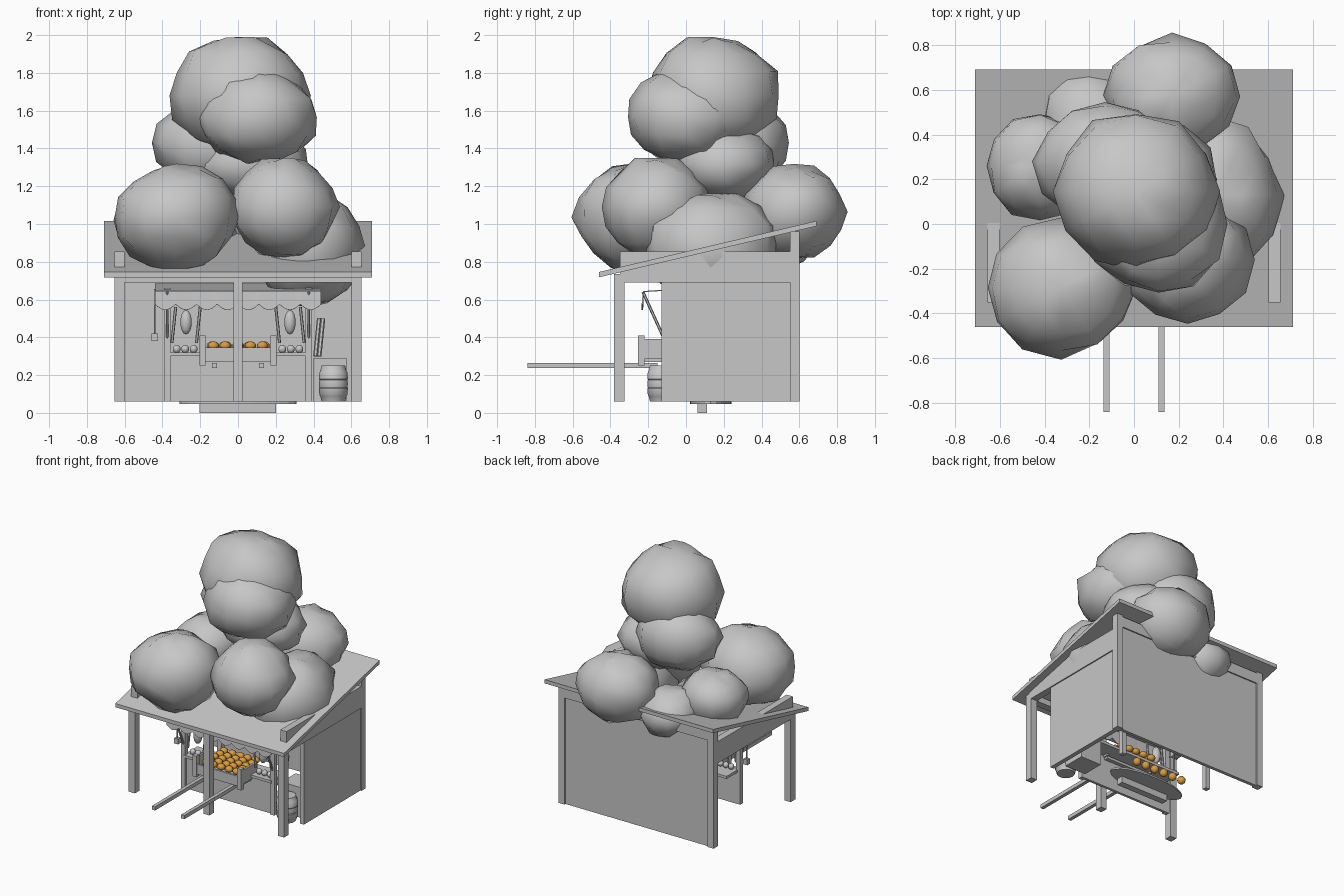
import bpy, bmesh, math, random
from mathutils import Vector

random.seed(4)
if "Cube" in bpy.data.objects:
    bpy.data.objects.remove(bpy.data.objects["Cube"])


def material(name, rgb):
    m = bpy.data.materials.new(name)
    m.use_nodes = True
    m.diffuse_color = (*rgb, 1)
    m.node_tree.nodes["Principled BSDF"].inputs["Base Color"].default_value = (*rgb, 1)
    return m


GREY = material("plain grey", (0.57, 0.57, 0.57))
ORANGE = material("orange fruit", (0.7, 0.33, 0.05))


def finish(name, bm, mat=GREY, smooth=None):
    bmesh.ops.recalc_face_normals(bm, faces=bm.faces)
    me = bpy.data.meshes.new(name)
    bm.to_mesh(me)
    bm.free()
    me.materials.append(mat)
    ob = bpy.data.objects.new(name, me)
    bpy.context.scene.collection.objects.link(ob)
    if smooth:
        bpy.ops.object.select_all(action='DESELECT')
        ob.select_set(True)
        bpy.context.view_layer.objects.active = ob
        bpy.ops.object.shade_smooth_by_angle(angle=math.radians(smooth))
    return ob


def box(name, x, y, z):
    """Box from (min, max) ranges on each axis."""
    bm = bmesh.new()
    bmesh.ops.create_cube(bm, size=1)
    for v in bm.verts:
        v.co = [r[0] + (c + 0.5) * (r[1] - r[0]) for c, r in zip(v.co, (x, y, z))]
    return finish(name, bm)


def ball(name, centre, radii, mat=GREY, sides=10, rings=7, rough=0):
    """Ellipsoid whose surface is pushed in and out at random by rough."""
    bm = bmesh.new()
    bmesh.ops.create_uvsphere(bm, u_segments=sides, v_segments=rings, radius=1)
    for v in bm.verts:
        k = 1 + random.uniform(-rough, rough)
        v.co = Vector(centre) + Vector([c * r * k for c, r in zip(v.co, radii)])
    return finish(name, bm, mat, 60)


def rod(name, a, b, r, sides=6):
    """Straight round bar between two points."""
    a, b = Vector(a), Vector(b)
    bm = bmesh.new()
    bmesh.ops.create_cone(bm, cap_ends=True, segments=sides, radius1=r, radius2=r, depth=(b - a).length)
    turn = (b - a).to_track_quat('Z', 'Y')
    for v in bm.verts:
        v.co = turn @ v.co + (a + b) / 2
    return finish(name, bm, GREY, 40)


def lathe(name, x, y, profile, sides=14):
    bm = bmesh.new()
    loops = []
    for r, z in profile:
        loops.append([bm.verts.new((x + r * math.cos(t), y + r * math.sin(t), z))
                      for t in (math.tau * i / sides for i in range(sides))])
    for lo, hi in zip(loops, loops[1:]):
        for i in range(sides):
            j = (i + 1) % sides
            bm.faces.new((lo[i], lo[j], hi[j], hi[i]))
    bm.faces.new(loops[0])
    bm.faces.new(loops[-1])
    return finish(name, bm, GREY, 35)


# Shed posts, beams and walls
G = 0.06
for side, x in (("right", -0.628), ("left", 0.628)):
    xr = (x - 0.026, x + 0.026)
    box(side + "_front_post", xr, (-0.38, -0.325), (G, 0.735))
    box(side + "_back_post", xr, (0.55, 0.602), (G, 0.96))
    box(side + "_side_beam", xr, (-0.35, 0.56), (0.69, 0.855))
box("middle_front_post", (-0.025, 0.025), (-0.38, -0.325), (G, 0.735))
box("front_beam", (-0.65, 0.65), (-0.38, -0.325), (0.69, 0.735))
box("back_beam", (-0.65, 0.65), (0.555, 0.6), (0.87, 0.95))
box("back_wall", (-0.61, 0.61), (0.565, 0.59), (G, 0.9))
box("left_wall", (0.612, 0.645), (-0.13, 0.56), (G, 0.69))

# Sloping roof slab
roof = box("roof", (-0.71, 0.71), (-0.46, 0.69), (0.718, 0.746))
for v in roof.data.vertices:
    v.co.z += (v.co.y + 0.46) * 0.235

# Foliage clumps: centre, radii
CLUMPS = {
    "top": ((0.01, 0.145, 1.68), (0.37, 0.35, 0.32)),
    "upper_front": ((0.11, 0.0, 1.565), (0.32, 0.325, 0.25)),
    "front_right": ((-0.325, -0.285, 1.035), (0.335, 0.305, 0.28)),
    "front_left": ((0.24, -0.16, 1.09), (0.285, 0.28, 0.265)),
    "side_left": ((0.37, 0.13, 0.87), (0.29, 0.36, 0.3)),
    "back": ((0.17, 0.57, 1.065), (0.3, 0.27, 0.25)),
    "side_right": ((-0.42, 0.26, 1.02), (0.24, 0.24, 0.2)),
    "upper_back": ((-0.13, 0.28, 1.43), (0.31, 0.275, 0.25)),
    "core": ((0.07, 0.2, 1.32), (0.31, 0.28, 0.2)),
    "back_right": ((-0.2, 0.465, 0.93), (0.21, 0.22, 0.18)),
}
for name, (centre, radii) in CLUMPS.items():
    ball("foliage_" + name, centre, radii, GREY, 12, 8, 0.06)

# Stall counter inside the shed
box("counter_front", (-0.37, 0.37), (-0.11, -0.09), (G, 0.31))
box("counter_top", (-0.37, 0.37), (-0.13, 0.04), (0.3, 0.32))
for x in (-0.375, 0.375):
    box("stall_front_post", (x - 0.018, x + 0.018), (-0.125, -0.09), (G, 0.66))
    box("stall_back_post", (x - 0.018, x + 0.018), (0.31, 0.345), (G, 0.68))
    rod("awning_strut", (x, -0.228, 0.64), (x, -0.11, 0.38), 0.008)
bm = bmesh.new()
bmesh.ops.create_cone(bm, cap_ends=True, segments=24, radius1=1, radius2=1, depth=0.012)
for v in bm.verts:
    v.co = (v.co.x * 0.31, 0.13 + v.co.y * 0.11, 0.054 + v.co.z)
finish("oval_base", bm)
box("base_bar", (-0.205, 0.2), (0.06, 0.11), (0, 0.05))

# Awning with a scalloped hanging edge
STEPS, SCALLOPS = 64, 8
bm = bmesh.new()
rows = []
for i in range(STEPS + 1):
    t = i / STEPS
    x = -0.44 + 0.88 * t
    drop = 0.575 - 0.03 * abs(math.sin(math.pi * SCALLOPS * t))
    rows.append([bm.verts.new(p) for p in ((x, 0.345, 0.685), (x, -0.228, 0.645), (x, -0.235, drop))])
for a, b in zip(rows, rows[1:]):
    for k in range(2):
        bm.faces.new((a[k], b[k], b[k + 1], a[k + 1]))
awning = finish("awning", bm)
thick = awning.modifiers.new("thickness", 'SOLIDIFY')
thick.thickness = 0.008

# Fruit cart with long handles
box("cart_floor", (-0.19, 0.19), (-0.24, -0.06), (0.27, 0.29))
box("cart_front_board", (-0.19, 0.19), (-0.245, -0.23), (0.27, 0.345))
for s in (-1, 1):
    a, b = sorted((s * 0.185, s * 0.2))
    box("cart_side_board", (a, b), (-0.24, -0.05), (0.285, 0.39))
    a, b = sorted((s * 0.172, s * 0.205))
    box("cart_corner_post", (a, b), (-0.255, -0.22), (0.25, 0.41))
    a, b = sorted((s * 0.11, s * 0.137))
    box("cart_handle", (a, b), (-0.84, -0.15), (0.237, 0.265))
for row in range(5):
    for col in range(5):
        x = 0.067 * (col - 2) + random.uniform(-0.006, 0.006)
        ball("orange", (x, -0.2 + 0.056 * row, 0.355), (0.031, 0.028, 0.024), ORANGE, 10, 6)

# Spare fruit in a low row behind the counter
for col in range(6):
    ball("stored_orange", (0.08 * (col - 2.5), 0.27, 0.092), (0.03, 0.03, 0.03), ORANGE, 10, 6)

# Goods on the counter and hanging from the awning
for s in (-1, 1):
    rod("hanging_cord", (s * 0.275, -0.09, 0.65), (s * 0.275, -0.09, 0.53), 0.004)
    ball("hanging_goods", (s * 0.275, -0.09, 0.48), (0.032, 0.032, 0.065))
    for k in range(3):
        ball("counter_goods", (s * (0.235 + 0.045 * k), -0.08, 0.338), (0.022, 0.022, 0.022))
    for k in (0.2, 0.33):
        rod("hanging_stick", (s * k, -0.1, 0.56), (s * (k + 0.02), -0.1, 0.37), 0.008)
rod("lamp_cord", (-0.44, -0.1, 0.655), (-0.44, -0.1, 0.41), 0.005)
box("lamp", (-0.457, -0.423), (-0.117, -0.083), (0.38, 0.42))

# Crate, barrel and tools beside the counter
box("side_crate", (0.4, 0.575), (-0.05, 0.12), (G, 0.29))
BARREL = [(0.062, 0), (0.07, 0.03), (0.074, 0.035), (0.077, 0.07), (0.074, 0.075), (0.077, 0.095),
          (0.074, 0.115), (0.077, 0.12), (0.074, 0.155), (0.07, 0.16), (0.062, 0.19)]
lathe("barrel", 0.505, -0.13, [(r, z + G) for r, z in BARREL])
for k in range(2):
    rod("leaning_tool", (0.41 + 0.02 * k, -0.07, 0.3), (0.43 + 0.02 * k, -0.04, 0.5), 0.012)
